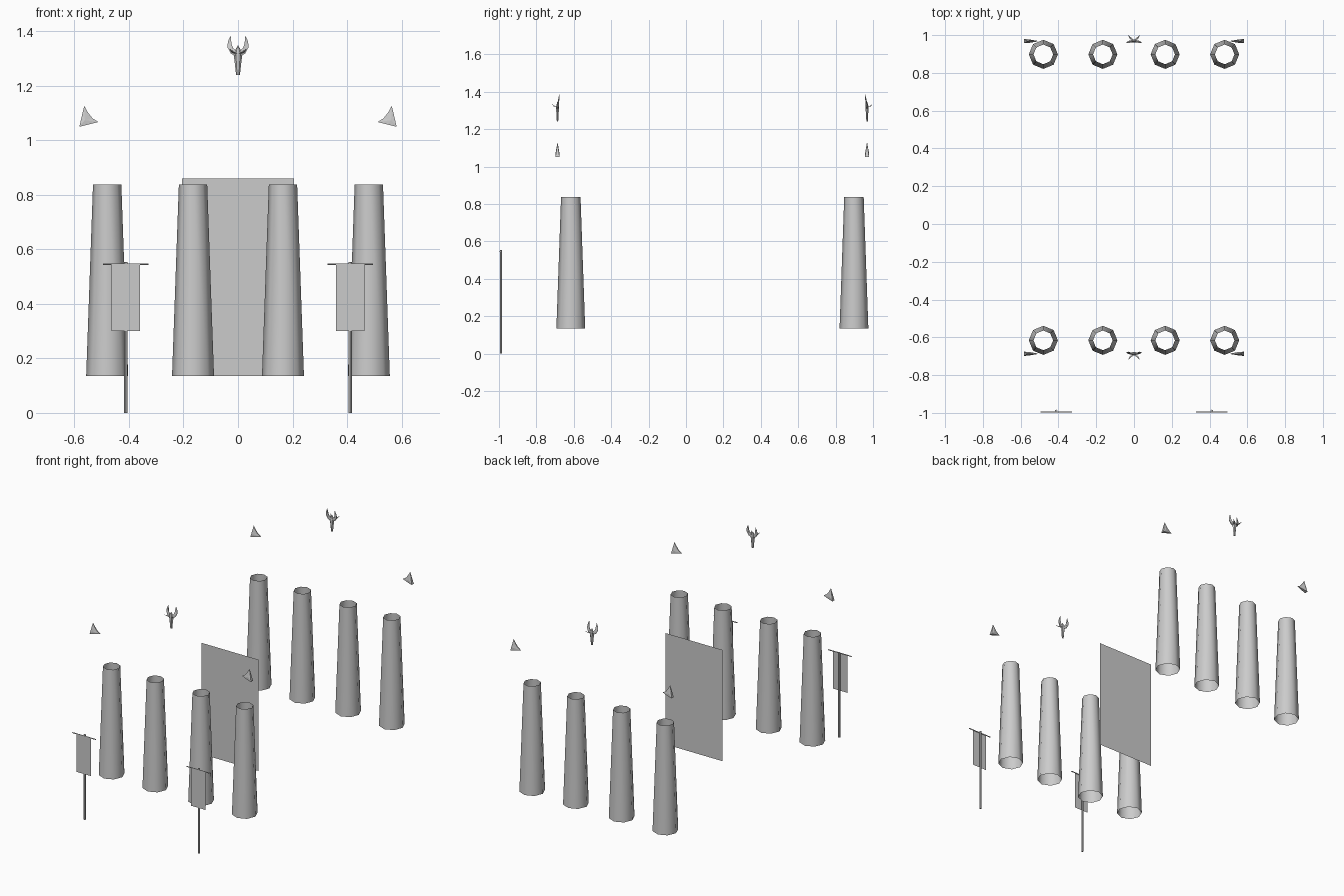
import bpy, bmesh, math
from mathutils import Vector

if "Cube" in bpy.data.objects:
    bpy.data.objects.remove(bpy.data.objects["Cube"])

FRONT, BACK = -0.687, 0.968      # gable ornament planes


def make_object(name, bm):
    bmesh.ops.recalc_face_normals(bm, faces=bm.faces)
    mesh = bpy.data.meshes.new(name)
    bm.to_mesh(mesh)
    bm.free()
    ob = bpy.data.objects.new(name, mesh)
    bpy.context.collection.objects.link(ob)
    return ob


def panel(name, x, y, z0, z1, half_w):
    bm = bmesh.new()
    vs = [bm.verts.new(p) for p in ((x - half_w, y, z0), (x + half_w, y, z0),
                                    (x + half_w, y, z1), (x - half_w, y, z1))]
    bm.faces.new(vs)
    return make_object(name, bm)


def leaf(bm, pts, hub, place):
    """Carved leaf: outline of (x, y, z, half thickness) fanned to a thick hub."""
    sides = []
    for s in (-1, 1):
        ring = [bm.verts.new(place(x, y + s * t, z)) for x, y, z, t in pts]
        x, y, z, t = hub
        mid = bm.verts.new(place(x, y + s * t, z))
        for i in range(len(ring)):
            bm.faces.new((mid, ring[i], ring[(i + 1) % len(ring)]))
        sides.append(ring)
    a, b = sides
    for i in range(len(a)):
        j = (i + 1) % len(a)
        bm.faces.new((a[i], a[j], b[j], b[i]))


def loft(bm, rings, place, n=6):
    """Closed tapering solid through rings of (x, y, z, radius)."""
    loops = []
    for x, y, z, r in rings:
        loops.append([bm.verts.new(place(x + r * math.cos(k * math.tau / n),
                                         y + 0.6 * r * math.sin(k * math.tau / n), z))
                      for k in range(n)])
    for a, b in zip(loops, loops[1:]):
        for i in range(n):
            j = (i + 1) % n
            bm.faces.new((a[i], a[j], b[j], b[i]))
    bm.faces.new(loops[0])
    bm.faces.new(loops[-1])


# Open, tapered eight-sided columns in two rows
for y in (-0.616, 0.898):
    for x in (-0.48, -0.165, 0.165, 0.48):
        bpy.ops.mesh.primitive_cone_add(vertices=8, radius1=0.077, radius2=0.052,
                                        depth=0.703, end_fill_type='NOTHING',
                                        location=(x, y, 0.4865))
        bpy.context.object.name = "column"
        bpy.ops.object.shade_smooth_by_angle(angle=math.radians(60))

# Door panel
panel("door_panel", 0, -0.083, 0.135, 0.86, 0.206)

# Banners: pole, crossbar, cloth
for s in (-1, 1):
    x = 0.412 * s
    bpy.ops.mesh.primitive_cylinder_add(vertices=8, radius=0.0065, depth=0.553,
                                        location=(x, -0.989, 0.2765))
    bpy.context.object.name = "banner_pole"
    bpy.ops.mesh.primitive_cylinder_add(vertices=6, radius=0.003, depth=0.168,
                                        location=(x, -0.996, 0.546),
                                        rotation=(0, math.pi / 2, 0))
    bpy.context.object.name = "banner_crossbar"
    panel("banner_cloth", x, -0.999, 0.30, 0.548, 0.052)

# Roof ornaments, repeated on both gables and mirrored left to right
for gy, d in ((FRONT, 1), (BACK, -1)):
    # Central ornament: stem with bud, upturned leaves, forward spikes
    bm = bmesh.new()
    loft(bm, [(0, 0, 1.24, 0.007), (0, 0, 1.285, 0.012), (0, 0, 1.315, 0.016),
              (0, 0, 1.332, 0.010), (0, 0, 1.347, 0.001)],
         lambda x, y, z: Vector((x, gy + d * y, z)))
    for s in (-1, 1):
        place = lambda x, y, z: Vector((s * x, gy + d * y, z))
        leaf(bm, [(0.008, 0, 1.308, 0.006), (0.026, 0.002, 1.318, 0.004),
                  (0.039, 0.006, 1.342, 0.002), (0.037, 0.009, 1.362, 0.001),
                  (0.027, 0.010, 1.385, 0.001), (0.025, 0.007, 1.358, 0.001),
                  (0.018, 0.003, 1.338, 0.002), (0.008, 0, 1.330, 0.005)],
             (0.022, 0.003, 1.333, 0.005), place)
        loft(bm, [(0.004, -0.002, 1.318, 0.007), (0.018, -0.016, 1.322, 0.006),
                  (0.030, -0.031, 1.335, 0.001)], place, 4)
    make_object("gable_ornament", bm)

    # Corner ornaments: horned half leaves at the eaves
    for s in (-1, 1):
        place = lambda x, y, z: Vector((s * x, gy + d * y, z))
        bm = bmesh.new()
        leaf(bm, [(0.582, 0, 1.050, 0.011), (0.548, 0, 1.058, 0.008),
                  (0.512, 0, 1.067, 0.002), (0.534, 0, 1.081, 0.003),
                  (0.550, 0, 1.101, 0.003), (0.564, 0, 1.126, 0.001),
                  (0.571, 0, 1.098, 0.004)],
             (0.562, 0, 1.074, 0.010), place)
        make_object("corner_ornament", bm)
